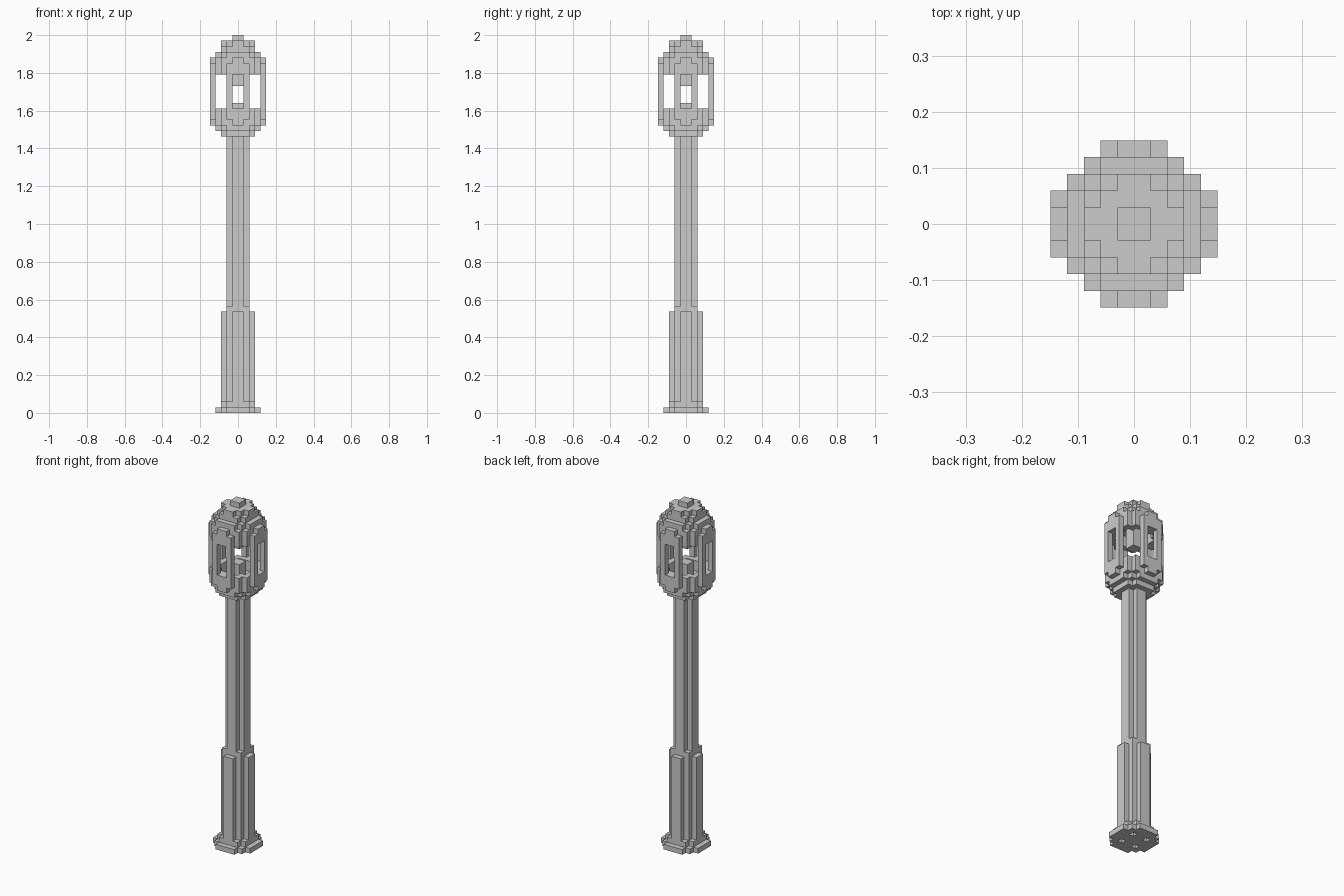
import bpy, bmesh
from math import pi
from mathutils import Matrix, Vector

cube = bpy.data.objects.get("Cube")
if cube:
    bpy.data.objects.remove(cube, do_unlink=True)

U = 2 / 67  # one block; the post is 67 blocks tall

grey = bpy.data.materials.new("plain grey")
grey.use_nodes = True
COLOUR = (0.6, 0.6, 0.6, 1)
grey.diffuse_color = COLOUR
grey.node_tree.nodes["Principled BSDF"].inputs["Base Color"].default_value = COLOUR


def rect(x0, y0, x1, y1):
    return [(x0, y0), (x1, y0), (x1, y1), (x0, y1)]


def stair(*steps):
    """Stepped outline, symmetric in x and y, from its corners in one quadrant."""
    quad = [steps[0]]
    for (_, b), (c, d) in zip(steps, steps[1:]):
        quad += [(c, b), (c, d)]
    half = quad + [(-x, y) for x, y in reversed(quad)]
    return half + [(-x, -y) for x, y in half]


def prism(bm, loops, z0, z1, matrix=Matrix()):
    """Extrude an outline, with optional hole outlines after it."""
    part = bmesh.new()
    for loop in loops:
        verts = [part.verts.new((x, y, z0)) for x, y in loop]
        for i, v in enumerate(verts):
            part.edges.new((verts[i - 1], v))
    bmesh.ops.triangle_fill(part, edges=part.edges[:], use_beauty=True)
    up = bmesh.ops.extrude_face_region(part, geom=part.faces[:], use_keep_orig=True)
    top = [g for g in up["geom"] if isinstance(g, bmesh.types.BMVert)]
    bmesh.ops.translate(part, verts=top, vec=Vector((0, 0, z1 - z0)))
    bmesh.ops.transform(part, matrix=matrix, verts=part.verts[:])
    bmesh.ops.recalc_face_normals(part, faces=part.faces[:])
    temp = bpy.data.meshes.new("temp")
    part.to_mesh(temp)
    part.free()
    bm.from_mesh(temp)
    bpy.data.meshes.remove(temp)


def finish(name, bm):
    bmesh.ops.scale(bm, vec=(U, U, U), verts=bm.verts[:])
    mesh = bpy.data.meshes.new(name)
    bm.to_mesh(mesh)
    bm.free()
    mesh.materials.append(grey)
    bpy.context.collection.objects.link(bpy.data.objects.new(name, mesh))


def stack(name, layers):
    """Stack of prisms: (bottom, top, outline, holes...)."""
    bm = bmesh.new()
    for z0, z1, *loops in layers:
        prism(bm, loops, z0, z1)
    finish(name, bm)


# Cross-sections shared by several parts
slim = stair((2, 1), (1, 2))
ribbed = stair((3, 1), (2, 2), (1, 3))
small = stair((3, 2), (2, 3))
medium = stair((4, 2), (3, 3), (2, 4))
large = stair((4, 3), (3, 4))
core = rect(-1, -1, 1, 1)

# Foot with four small sockets underneath, and a thin plinth
sockets = [rect(x, y, x + 1, y + 1) for x in (-2, 1) for y in (-2, 1)]
stack("foot", [(0, 1, medium, *sockets), (1, 2, small)])

# Ribbed lower column with a square collar, then the slim shaft
stack("lower_column", [(2, 18, ribbed), (18, 19, rect(-2, -2, 2, 2))])
stack("shaft", [(19, 49, slim)])

# Lantern bowl and domed cap, both hollow towards the lamp
stack("lantern_bowl", [(49, 50, small), (50, 51, medium), (51, 52, large),
                       (52, 54, large, small)])
stack("lantern_cap", [(60, 62, large, small), (62, 63, large), (63, 64, medium),
                      (64, 65, small), (65, 66, ribbed), (66, 67, core)])

# Lamp blocks inside: a stub on the floor and one hanging from the cap
stack("lamp_stub", [(52, 55, core)])
stack("hanging_lamp", [(58, 62, core)])

# Four framed window panels around the lantern
frame = [(x, y + 57) for x, y in stair((2, 5), (1, 6))]
window = rect(-1, 54, 1, 60)
bm = bmesh.new()
for k in range(4):
    turn = Matrix.Rotation(k * pi / 2, 4, "Z") @ Matrix.Rotation(pi / 2, 4, "X")
    prism(bm, [frame, window], 4, 5, turn)
finish("window_panels", bm)
